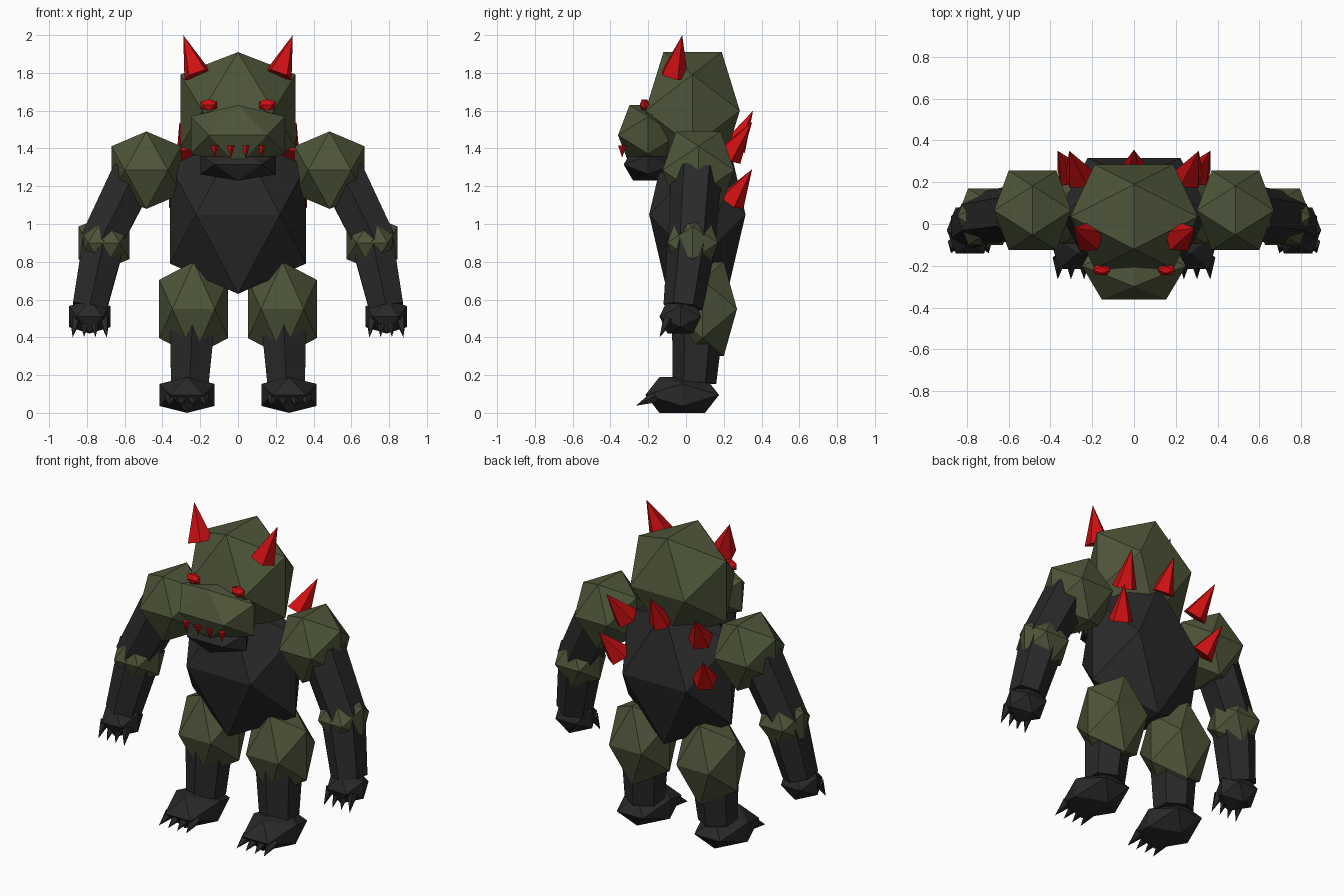
import bpy, bmesh
from mathutils import Vector, Matrix

cube = bpy.data.objects.get("Cube")
if cube:
    bpy.data.objects.remove(cube)


def material(name, rgb):
    m = bpy.data.materials.new(name)
    m.use_nodes = True
    m.diffuse_color = (*rgb, 1)
    m.node_tree.nodes["Principled BSDF"].inputs["Base Color"].default_value = (*rgb, 1)
    return m


GREEN = material("moss_green", (0.075, 0.091, 0.040))
DARK = material("charcoal", (0.022, 0.022, 0.023))
RED = material("red", (0.62, 0.005, 0.006))


def finish(name, bm, mat):
    bmesh.ops.recalc_face_normals(bm, faces=bm.faces)
    me = bpy.data.meshes.new(name)
    bm.to_mesh(me)
    bm.free()
    me.materials.append(mat)
    ob = bpy.data.objects.new(name, me)
    bpy.context.collection.objects.link(ob)
    return ob


def gem(name, mat, centre, half):
    """Icosahedron with its top edge along y; half = half extents."""
    bm = bmesh.new()
    k = 0.618
    for a in (-k, k):
        for b in (-1, 1):
            for p in ((0, a, b), (a, b, 0), (b, 0, a)):
                bm.verts.new([c + h * v for c, h, v in zip(centre, half, p)])
    bmesh.ops.convex_hull(bm, input=bm.verts)
    return finish(name, bm, mat)


def taper(name, mat, start, end, r1, r2=0.0, sides=5):
    """Cone or tapered limb running from start to end."""
    a, b = Vector(start), Vector(end)
    d = b - a
    turn = Vector((0, 0, 1)).rotation_difference(d).to_matrix().to_4x4()
    bm = bmesh.new()
    bmesh.ops.create_cone(bm, cap_ends=True, segments=sides, radius1=r1, radius2=r2,
                          depth=d.length, matrix=Matrix.Translation((a + b) / 2) @ turn)
    return finish(name, bm, mat)


# Head and torso
gem("torso", DARK, (0, 0.06, 1.05), (0.36, 0.255, 0.42))
gem("head", GREEN, (0, 0.035, 1.60), (0.305, 0.25, 0.31))
gem("muzzle", GREEN, (0, -0.20, 1.47), (0.25, 0.16, 0.16))
gem("jaw", DARK, (0, -0.20, 1.315), (0.20, 0.13, 0.085))
taper("middle_back_spike", RED, (0, 0.25, 1.41), (0, 0.355, 1.60), 0.07)

for side, s in (("left", 1), ("right", -1)):
    def at(x, y, z):
        return (s * x, y, z)

    def ball(part, mat, centre, half):
        gem(side + "_" + part, mat, at(*centre), half)

    def limb(part, mat, start, end, r1, r2=0.0, sides=5):
        taper(side + "_" + part, mat, at(*start), at(*end), r1, r2, sides)

    # Face details
    ball("eye", RED, (0.155, -0.22, 1.63), (0.043, 0.025, 0.03))
    limb("horn", RED, (0.215, -0.065, 1.79), (0.29, -0.02, 2.0), 0.077)
    for i, x in enumerate((0.04, 0.125)):
        limb(f"tooth_{i + 1}", RED, (x, -0.338, 1.415), (x, -0.338, 1.35), 0.022)

    # Back spikes
    limb("upper_back_spike", RED, (0.26, 0.225, 1.36), (0.31, 0.35, 1.54), 0.075)
    limb("lower_back_spike", RED, (0.30, 0.24, 1.12), (0.365, 0.35, 1.29), 0.075)

    # Arm
    ball("shoulder", GREEN, (0.485, 0.065, 1.285), (0.185, 0.19, 0.205))
    limb("upper_arm", DARK, (0.73, 0.03, 0.90), (0.55, 0.055, 1.265), 0.125, 0.135, 6)
    ball("elbow", GREEN, (0.71, 0.035, 0.90), (0.135, 0.135, 0.14))
    limb("forearm", DARK, (0.785, -0.015, 0.56), (0.712, 0.03, 0.90), 0.105, 0.128, 6)
    ball("hand", DARK, (0.785, -0.03, 0.51), (0.11, 0.11, 0.09))
    for i in range(4):
        u = (i - 1.5) / 1.5
        limb(f"hand_claw_{i + 1}", DARK, (0.785 + 0.075 * u, -0.09, 0.50),
             (0.785 + 0.09 * u, -0.14, 0.40), 0.032)

    # Leg
    ball("thigh", GREEN, (0.235, 0.087, 0.55), (0.182, 0.183, 0.25))
    limb("shin", DARK, (0.255, 0.045, 0.16), (0.24, 0.065, 0.52), 0.115, 0.14, 6)
    ball("foot", DARK, (0.27, -0.02, 0.095), (0.145, 0.195, 0.095))
    for i in range(4):
        u = (i - 1.5) / 1.5
        limb(f"foot_claw_{i + 1}", DARK, (0.27 + 0.085 * u, -0.16, 0.085),
             (0.27 + 0.095 * u, -0.265, 0.038), 0.035)
